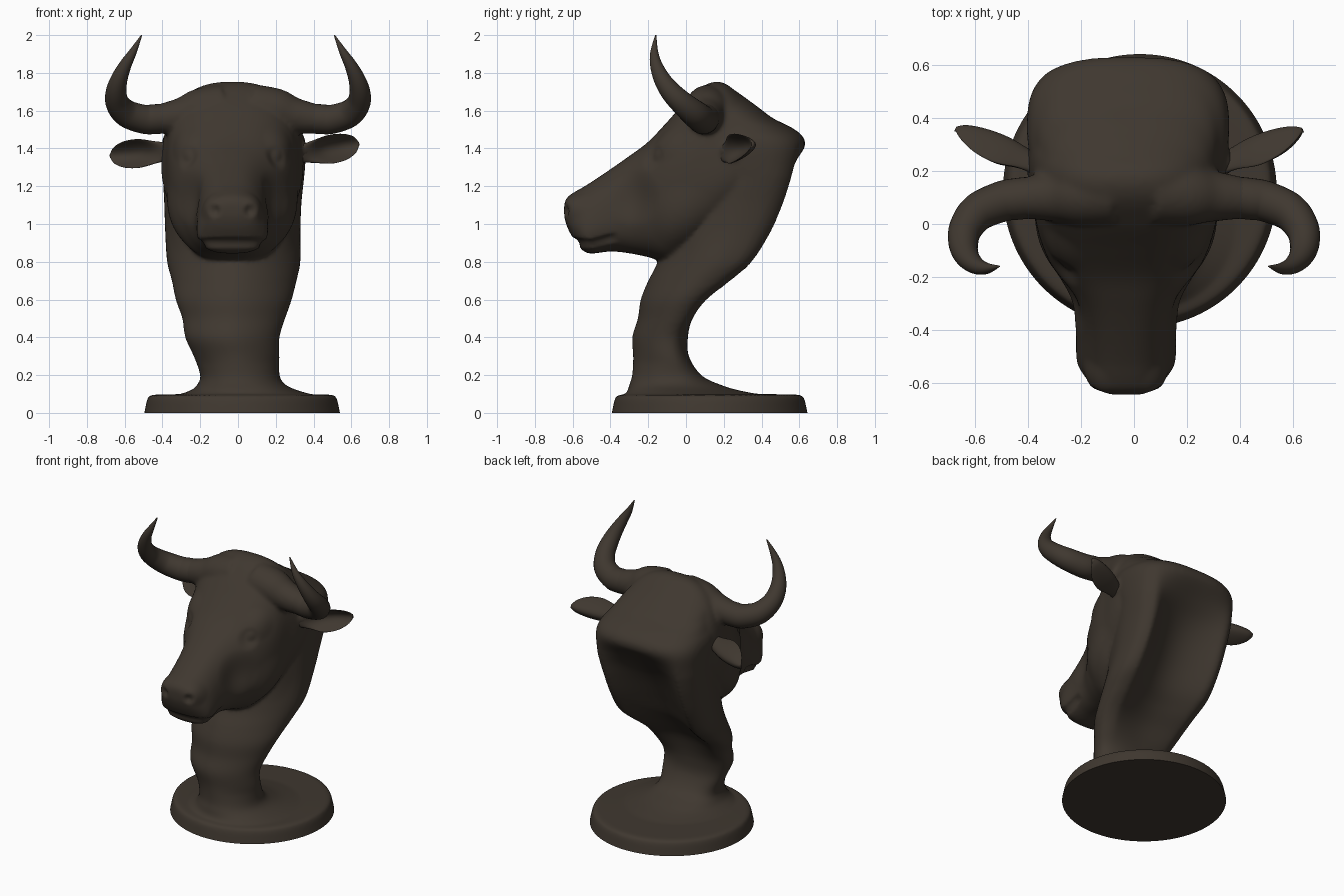
import bpy, bmesh, math
from mathutils import Vector

if "Cube" in bpy.data.objects:
    bpy.data.objects.remove(bpy.data.objects["Cube"])

bronze = bpy.data.materials.new("dark_bronze")
bronze.diffuse_color = (0.050, 0.039, 0.029, 1)
bronze.use_nodes = True
bronze.node_tree.nodes["Principled BSDF"].inputs["Base Color"].default_value = bronze.diffuse_color
CX = -0.03  # the head sits slightly left of the base centre


def spline(rows, steps=6):
    """Catmull-Rom resampling of rows of numbers."""
    out = []
    for i in range(len(rows) - 1):
        p0, p1, p2, p3 = (rows[max(i - 1, 0)], rows[i], rows[i + 1],
                          rows[min(i + 2, len(rows) - 1)])
        for k in range(steps):
            t = k / steps
            out.append([0.5 * (2 * b + (c - a) * t + (2 * a - 5 * b + 4 * c - d) * t * t
                               + (3 * b - a - 3 * c + d) * t ** 3)
                        for a, b, c, d in zip(p0, p1, p2, p3)])
    out.append(list(rows[-1]))
    return out


def oval(a, e):
    """Point on a unit superellipse."""
    c, s = math.cos(a), math.sin(a)
    r = (abs(c) ** e + abs(s) ** e) ** (-1 / e)
    return c * r, s * r


def angles(n):
    return [2 * math.pi * i / n for i in range(n)]


def loft(bm, rings):
    """Closed skin over a list of equal rings."""
    vs = [[bm.verts.new(p) for p in ring] for ring in rings]
    n = len(vs[0])
    for a, b in zip(vs, vs[1:]):
        for i in range(n):
            j = (i + 1) % n
            bm.faces.new((a[i], a[j], b[j], b[i]))
    bm.faces.new(vs[0])
    bm.faces.new(vs[-1])


def tube(bm, rows, side):
    """Round tapering tube through (x, y, z, radius) rows, mirrored by side."""
    path = spline(rows)
    rings = []
    for i, (x, y, z, r) in enumerate(path):
        t = Vector(path[min(i + 1, len(path) - 1)][:3]) - Vector(path[max(i - 1, 0)][:3])
        u = t.cross(Vector((0.2, 0.85, 0.4))).normalized()
        w = t.cross(u).normalized()
        pts = [Vector((x, y, z)) + (u * math.cos(a) + w * math.sin(a)) * r for a in angles(24)]
        rings.append([(p.x * side, p.y, p.z) for p in pts])
    loft(bm, rings)


def finish(bm, name):
    bmesh.ops.recalc_face_normals(bm, faces=bm.faces)
    me = bpy.data.meshes.new(name)
    bm.to_mesh(me)
    bm.free()
    me.materials.append(bronze)
    ob = bpy.data.objects.new(name, me)
    bpy.context.collection.objects.link(ob)
    for p in me.polygons:
        p.use_smooth = True
    return ob


# Round stand (runs below the floor, trimmed flat later)
bm = bmesh.new()
loft(bm, [[(0.022 + r * math.cos(a), 0.125 + r * math.sin(a), z) for a in angles(96)]
          for r, z in ((0.535, -0.08), (0.518, 0), (0.512, 0.03), (0.505, 0.065),
                       (0.495, 0.09), (0.475, 0.096), (0.3, 0.1))])

# Neck: z, front y, back y, left x, right x, depth of hollow back, squareness
neck = [
    (0.075, -0.34, 0.54, -0.40, 0.48, 0, 2), (0.115, -0.31, 0.30, -0.26, 0.33, 0, 2),
    (0.15, -0.30, 0.18, -0.215, 0.25, 0, 2.2), (0.20, -0.285, 0.08, -0.20, 0.22, 0, 2.3),
    (0.30, -0.28, 0.015, -0.235, 0.22, 0, 2.4), (0.40, -0.285, 0.01, -0.28, 0.22, 0, 2.5),
    (0.50, -0.255, 0.06, -0.295, 0.25, 0.03, 2.6), (0.60, -0.24, 0.14, -0.33, 0.285, 0.07, 2.8),
    (0.70, -0.20, 0.27, -0.35, 0.31, 0.12, 3.1), (0.80, -0.15, 0.385, -0.375, 0.33, 0.15, 3.3),
    (0.95, -0.11, 0.485, -0.385, 0.33, 0.17, 3.3), (1.10, -0.10, 0.555, -0.39, 0.335, 0.16, 3.3),
    (1.20, -0.08, 0.59, -0.395, 0.345, 0.13, 3.2), (1.30, -0.05, 0.615, -0.40, 0.355, 0.07, 3.1),
    (1.40, 0.0, 0.635, -0.405, 0.36, 0.01, 2.9), (1.46, 0.0, 0.62, -0.395, 0.35, 0, 2.8),
    (1.51, 0.0, 0.56, -0.37, 0.32, 0, 2.7), (1.56, 0.0, 0.46, -0.35, 0.30, 0, 2.6),
    (1.62, 0.02, 0.38, -0.32, 0.26, 0, 2.4), (1.70, 0.06, 0.27, -0.22, 0.16, 0, 2.2)]
rings = []
for z, yf, yb, xl, xr, dep, e in spline(neck):
    # the widest point lies behind the middle, leaving a wedge-shaped throat
    wedge = max(0, min(1, (z - 0.12) / 0.15, (1.5 - z) / 0.25))
    yw = yf + (yb - yf) * (0.5 + 0.15 * wedge)
    ring = []
    for a in angles(72):
        sx, sy = oval(a, e if math.sin(a) > 0 else 2.2 - 0.45 * wedge)
        y = yw + sy * ((yb - yw) if sy > 0 else (yw - yf))
        if sy > 0:
            y -= dep * max(0, 1 - (sx / 0.78) ** 2)
        ring.append(((xl + xr) / 2 + (xr - xl) / 2 * sx, y, z))
    rings.append(ring)
loft(bm, rings)

# Head: y, bottom z, top z, half width, narrowing towards the top
head = [
    (-0.645, 1.04, 1.11, 0.07, 0), (-0.625, 0.975, 1.145, 0.115, 0.05),
    (-0.58, 0.90, 1.175, 0.15, 0.15), (-0.52, 0.845, 1.21, 0.178, 0.22),
    (-0.40, 0.855, 1.29, 0.185, 0.15), (-0.30, 0.845, 1.36, 0.205, 0.05),
    (-0.20, 0.825, 1.435, 0.26, 0), (-0.10, 0.80, 1.54, 0.31, 0),
    (0.0, 0.83, 1.65, 0.34, 0), (0.10, 0.90, 1.735, 0.355, 0.04),
    (0.19, 0.98, 1.75, 0.37, 0.07), (0.28, 1.05, 1.69, 0.37, 0.06),
    (0.40, 1.15, 1.59, 0.33, 0.04)]
rings = []
for y, zb, zt, hw, nar in spline(head):
    pts = [oval(a, 2.6) for a in angles(72)]
    rings.append([(CX + hw * sx * (1 - nar * sz), y, (zb + zt) / 2 + (zt - zb) / 2 * sz)
                  for sx, sz in pts])
loft(bm, rings)

# Horn and ear roots, fused into the head
for side in (1, -1):
    tube(bm, [(0.08, 0.12, 1.615, 0.125), (0.20, 0.11, 1.60, 0.118), (0.29, 0.105, 1.575, 0.098),
              (0.38, 0.10, 1.56, 0.084), (0.44, 0.093, 1.556, 0.074)], side)
    tube(bm, [(0.26, 0.23, 1.385, 0.08), (0.32, 0.235, 1.385, 0.062), (0.37, 0.245, 1.385, 0.04)], side)
raw = finish(bm, "raw_bust")

# Fuse into one smooth skin
m = raw.modifiers.new("fuse", 'REMESH')
m.mode = 'VOXEL'
m.voxel_size = 0.0125
m = raw.modifiers.new("soften", 'SMOOTH')
m.factor = 0.5
m.iterations = 8
dg = bpy.context.evaluated_depsgraph_get()
fused = bpy.data.meshes.new_from_object(raw.evaluated_get(dg))
bm = bmesh.new()
bm.from_mesh(fused)
bpy.data.objects.remove(raw)

# Sculpted details: side offset, y, z, radius, push along the normal
dabs = [
    (0.12, -0.59, 1.10, 0.09, 0.012), (0.085, -0.615, 1.07, 0.045, -0.034),    # nostrils
    (0.27, -0.12, 1.44, 0.12, 0.016), (0.25, -0.19, 1.36, 0.085, -0.02),       # brows, sockets
    (0.25, -0.17, 1.37, 0.045, 0.012),                                        # eyes
    (0.22, -0.27, 1.14, 0.16, -0.02), (0.33, -0.02, 1.02, 0.20, 0.015)]        # cheeks
mouth = [Vector(p) for p in ((-0.66, 0.91), (-0.50, 0.895), (-0.36, 0.935))]
bm.normal_update()
for v in bm.verts:
    push = 0
    side = Vector((abs(v.co.x - CX), v.co.y, v.co.z))
    for x, y, z, r, d in dabs:
        q = (side - Vector((x, y, z))).length / r
        if q < 1:
            push += d * (1 - q * q) ** 2
    # mouth line
    if v.co.y < -0.33:
        p = Vector((v.co.y, v.co.z))
        for a, b in zip(mouth, mouth[1:]):
            t = (p - a).dot(b - a) / (b - a).length_squared
            if 0 <= t < 1:
                q = (p - a.lerp(b, t)).length / 0.026
                if q < 1:
                    push -= 0.013 * (1 - q * q) * min(1, (1.05 - t) * 3 if b is mouth[2] else 1)
    v.co += v.normal * push

# Flat underside with a crisp rim
cut = bmesh.ops.bisect_plane(bm, geom=bm.verts[:] + bm.edges[:] + bm.faces[:],
                             plane_co=(0, 0, 0), plane_no=(0, 0, 1), clear_inner=True)
rim = [g for g in cut["geom_cut"] if isinstance(g, bmesh.types.BMEdge)]
bmesh.ops.holes_fill(bm, edges=rim, sides=0)
for edge in rim:
    edge.smooth = False
finish(bm, "bust_and_stand")

# Horns and ears, one pair per side
horn = [
    (0.39, 0.10, 1.559, 0.079), (0.44, 0.095, 1.555, 0.079), (0.50, 0.085, 1.555, 0.077),
    (0.59, 0.045, 1.585, 0.072), (0.638, -0.02, 1.64, 0.063), (0.645, -0.08, 1.70, 0.055),
    (0.63, -0.125, 1.765, 0.045), (0.597, -0.157, 1.84, 0.033), (0.557, -0.168, 1.91, 0.021),
    (0.51, -0.16, 2.0, 0.003)]
# Ear: position along, half width, thickness, cupping
ear = [(0, 0.045, 0.04, 0.01), (0.2, 0.058, 0.035, 0.04), (0.45, 0.076, 0.024, 0.085),
       (0.7, 0.07, 0.018, 0.08), (0.9, 0.045, 0.016, 0.04), (1, 0.012, 0.01, 0.0)]
for side, word in ((1, "right"), (-1, "left")):
    bm = bmesh.new()
    tube(bm, horn, side)
    finish(bm, word + "_horn")

    # the left ear sits lower and further out
    root, tip = ((Vector((0.32, 0.21, 1.37)), Vector((0.638, 0.355, 1.425))) if side > 0 else
                 (Vector((0.36, 0.21, 1.385)), Vector((0.675, 0.36, 1.36))))
    axis = (tip - root).normalized()
    face = axis.cross(Vector((0, 0, 1))).normalized()
    up = face.cross(axis)
    rings = []
    for t, wid, thick, cup in spline(ear):
        rings.append([])
        for a in angles(32):
            p = (root.lerp(tip, t) + up * wid * math.sin(a)
                 + face * (cup * (math.sin(a) ** 2 - 0.4) + thick * math.cos(a)))
            rings[-1].append((p.x * side, p.y, p.z))
    bm = bmesh.new()
    loft(bm, rings)
    finish(bm, word + "_ear")
